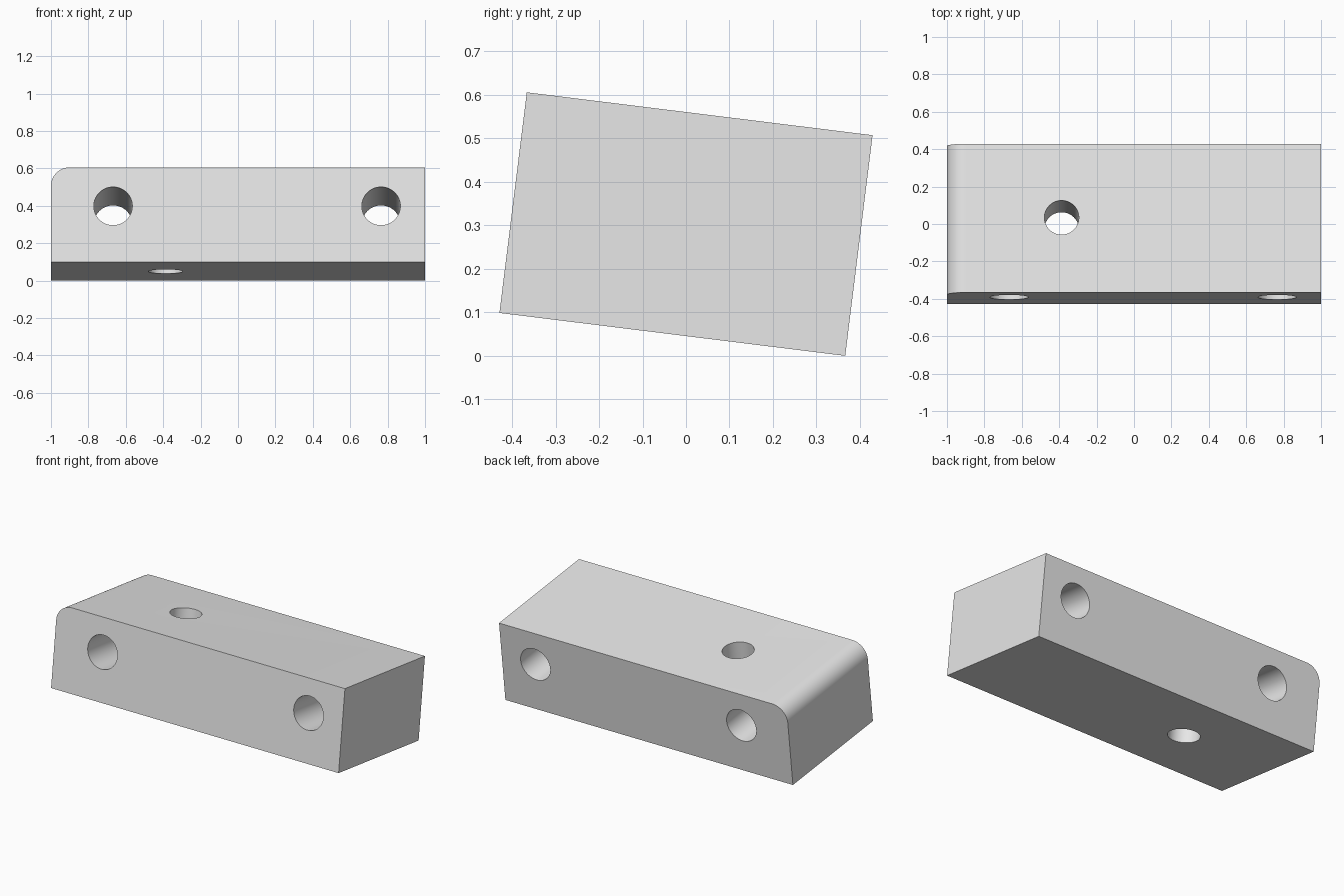
import bpy, bmesh, math
from mathutils import Matrix

old = bpy.data.objects.get("Cube")
if old:
    bpy.data.objects.remove(old, do_unlink=True)

LENGTH, DEPTH, HEIGHT = 2.0, 0.801, 0.511
TILT = math.radians(-7.07)
CORNER = 0.1

grey = bpy.data.materials.new("light_grey")
grey.use_nodes = True
grey.diffuse_color = (0.8, 0.8, 0.8, 1)
grey.node_tree.nodes["Principled BSDF"].inputs["Base Color"].default_value = (0.8, 0.8, 0.8, 1)


def add_object(name, bm):
    mesh = bpy.data.meshes.new(name)
    bm.to_mesh(mesh)
    bm.free()
    mesh.materials.append(grey)
    obj = bpy.data.objects.new(name, mesh)
    bpy.context.collection.objects.link(obj)
    return obj


# Block with one rounded upper edge on its right end
bm = bmesh.new()
bmesh.ops.create_cube(bm, size=1, matrix=Matrix.Diagonal((LENGTH, DEPTH, HEIGHT, 1)))
corner_edges = [e for e in bm.edges if all(v.co.x < 0 and v.co.z > 0 for v in e.verts)]
bmesh.ops.bevel(bm, geom=corner_edges, offset=CORNER, segments=16,
                profile=0.5, affect='EDGES')
block = add_object("drilled_block", bm)


# Holes bored straight through the block
def bore(name, location, radius, axis):
    turn = Matrix.Rotation(math.pi / 2, 4, 'X') if axis == 'Y' else Matrix.Identity(4)
    cut = bmesh.new()
    bmesh.ops.create_cone(cut, cap_ends=True, segments=64, radius1=radius, radius2=radius,
                          depth=1.2, matrix=Matrix.Translation(location) @ turn)
    cutter = add_object(name, cut)
    cutter.hide_render = True
    mod = block.modifiers.new(name, 'BOOLEAN')
    mod.operation = 'DIFFERENCE'
    mod.solver = 'EXACT'
    mod.object = cutter
    bpy.context.view_layer.objects.active = block
    bpy.ops.object.modifier_apply(modifier=mod.name)
    bpy.data.objects.remove(cutter, do_unlink=True)


bpy.ops.object.select_all(action='DESELECT')
block.select_set(True)
bore("right_cross_hole", (-0.668, 0, 0.047), 0.103, 'Y')
bore("left_cross_hole", (0.765, 0, 0.047), 0.103, 'Y')
bore("vertical_hole", (-0.387, 0.003, 0), 0.092, 'Z')

# Tilt the block and rest its lower back edge on the ground
block.data.transform(Matrix.Rotation(TILT, 4, 'X'))
lowest = min(v.co.z for v in block.data.vertices)
block.data.transform(Matrix.Translation((0, 0, -lowest)))

bpy.context.view_layer.objects.active = block
bpy.ops.object.shade_smooth_by_angle(angle=math.radians(30))
